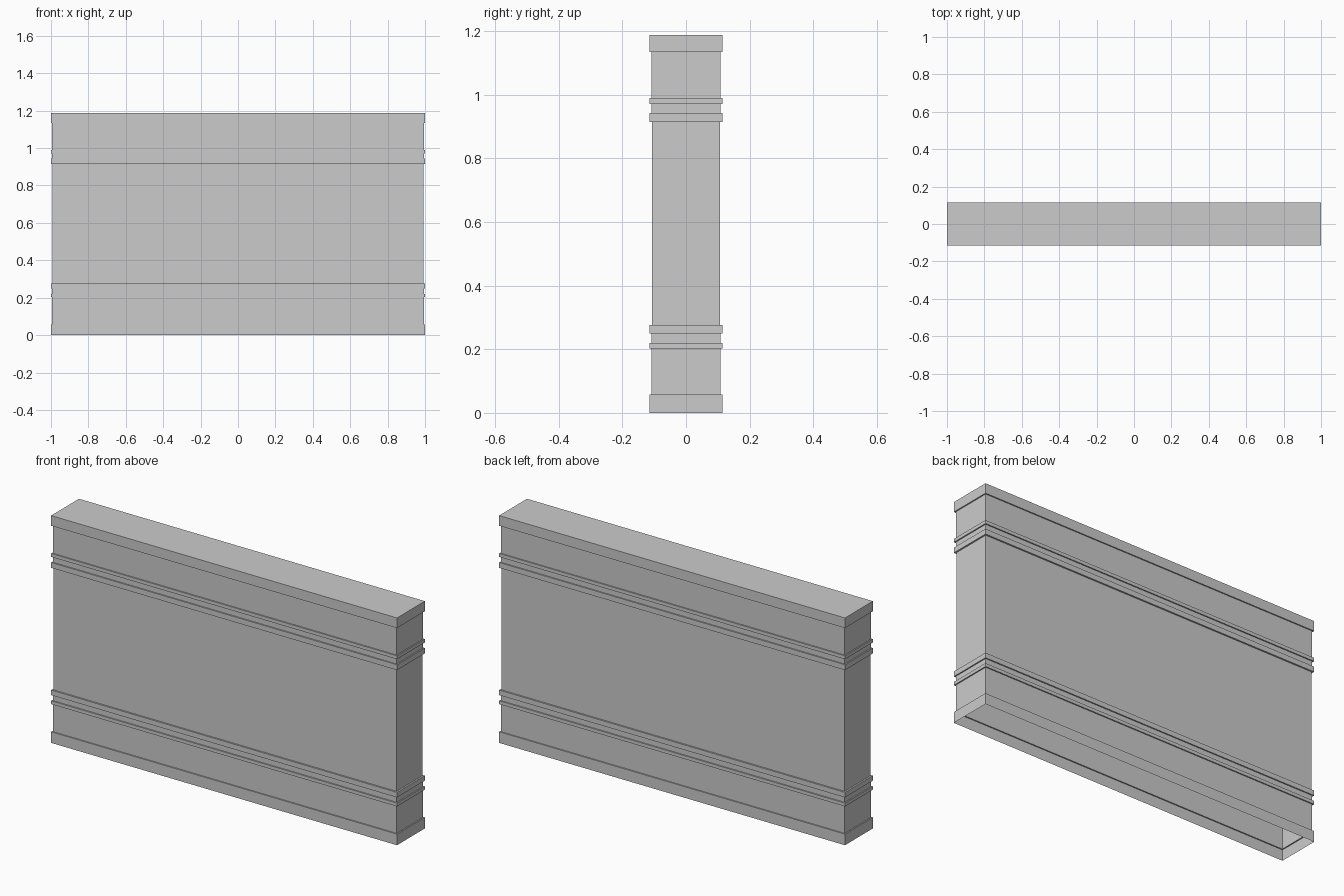
import bpy, bmesh

if "Cube" in bpy.data.objects:
    bpy.data.objects.remove(bpy.data.objects["Cube"])

HALF_X, HALF_Y = 1.0, 0.115

# Wall profile from the ground up: (bottom z, top z, inset from the full outline)
BANDS = [
    (0.0, 0.058, 0.0),       # plinth
    (0.058, 0.2025, 0.0065),
    (0.2025, 0.22, 0.0),     # thin lower moulding
    (0.22, 0.2495, 0.0065),
    (0.2495, 0.276, 0.0),    # thick lower moulding
    (0.276, 0.915, 0.0085),  # main panel
    (0.915, 0.943, 0.0),     # thick upper moulding
    (0.943, 0.972, 0.0065),
    (0.972, 0.99, 0.0),      # thin upper moulding
    (0.99, 1.135, 0.0065),
    (1.135, 1.188, 0.0),     # coping
]


def ring(bm, z, inset):
    x, y = HALF_X - inset, HALF_Y - inset
    return [bm.verts.new((sx * x, sy * y, z))
            for sx, sy in ((-1, -1), (1, -1), (1, 1), (-1, 1))]


# Hollow wall shell, stepped at every band, capped on top and open below
bm = bmesh.new()
rings = [ring(bm, z, inset) for lo, hi, inset in BANDS for z in (lo, hi)]
for a, b in zip(rings, rings[1:]):
    for i in range(4):
        j = (i + 1) % 4
        bm.faces.new((a[i], a[j], b[j], b[i]))
bm.faces.new(rings[-1])

mesh = bpy.data.meshes.new("wall_section")
bm.to_mesh(mesh)
bm.free()
wall = bpy.data.objects.new("wall_section", mesh)
bpy.context.collection.objects.link(wall)
